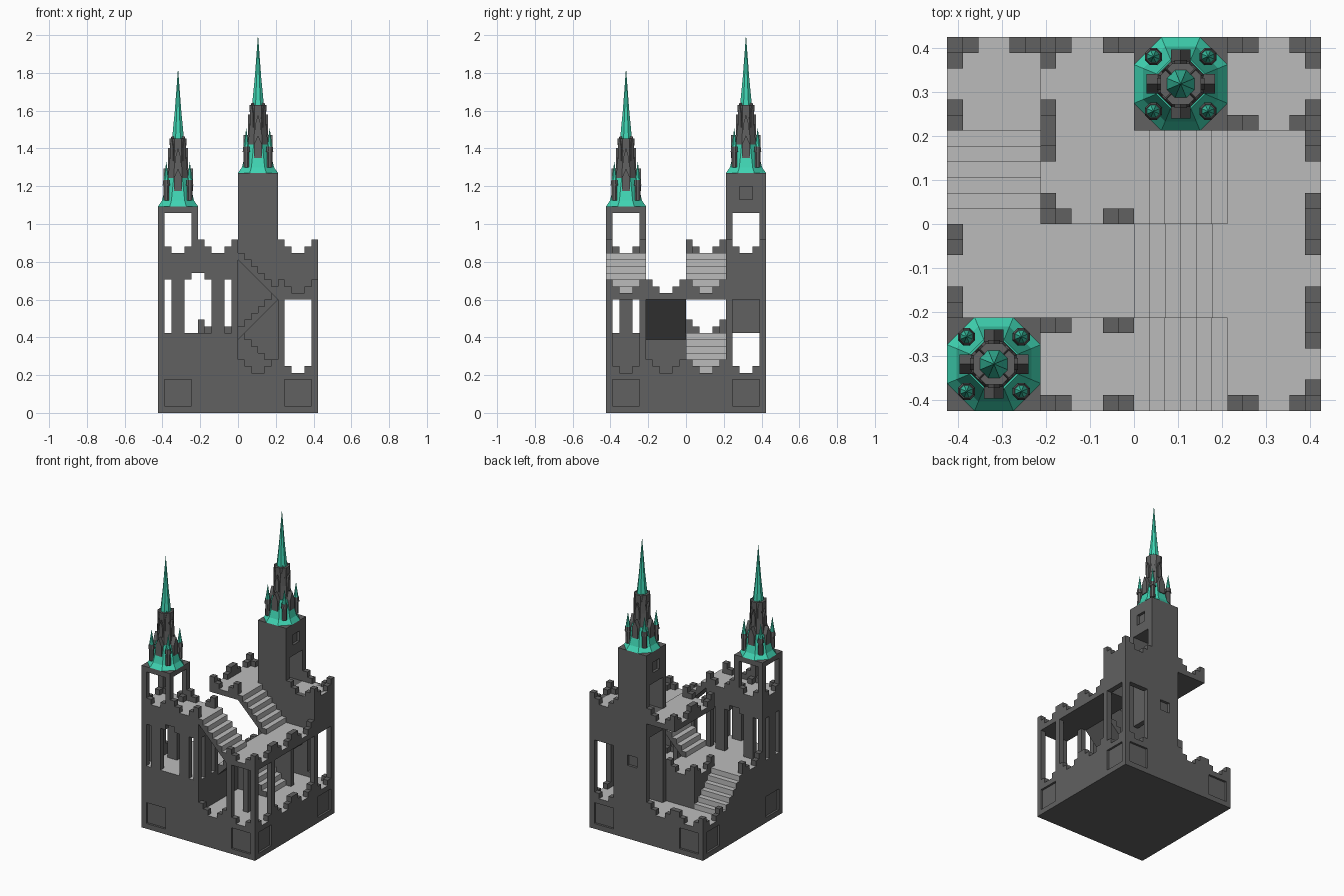
import bpy, bmesh, math
from mathutils import Matrix

if "Cube" in bpy.data.objects:
    bpy.data.objects.remove(bpy.data.objects["Cube"])

U = 0.8467 / 24                      # one grid unit; plan is 24 x 24 units


def material(name, c):
    m = bpy.data.materials.new(name)
    m.diffuse_color = (*c, 1)
    m.use_nodes = True
    m.node_tree.nodes["Principled BSDF"].inputs["Base Color"].default_value = m.diffuse_color
    return m


STONE = material("dark_stone", (0.12, 0.12, 0.12))
FLOOR = material("pale_floor", (0.5, 0.5, 0.5))
GREEN = material("green_copper", (0.05, 0.66, 0.45))


def finish(name, bm, mats=(STONE,)):
    bmesh.ops.recalc_face_normals(bm, faces=bm.faces)
    me = bpy.data.meshes.new(name)
    bm.to_mesh(me)
    bm.free()
    for m in mats:
        me.materials.append(m)
    ob = bpy.data.objects.new(name, me)
    bpy.context.collection.objects.link(ob)
    return ob


def boxes(name, items, pale_top=False):
    """Each item is x0, x1, y0, y1, z0, z1 in grid units."""
    bm = bmesh.new()
    for x0, x1, y0, y1, z0, z1 in items:
        mat = (Matrix.Translation(((x0 + x1) / 2 * U - 12 * U, (y0 + y1) / 2 * U - 12 * U, (z0 + z1) / 2 * U))
               @ Matrix.Diagonal(((x1 - x0) * U, (y1 - y0) * U, (z1 - z0) * U, 1)))
        bmesh.ops.create_cube(bm, size=1, matrix=mat)
    bmesh.ops.recalc_face_normals(bm, faces=bm.faces)
    if pale_top:
        for f in bm.faces:
            f.material_index = 1 if f.normal.z > 0.9 else 0
    return finish(name, bm, (STONE, FLOOR) if pale_top else (STONE,))


def carve(ob, items):
    for it in items:
        cutter = boxes("cutter", [it])
        cutter.hide_render = True
        mod = ob.modifiers.new("cut", 'BOOLEAN')
        mod.object, mod.operation, mod.solver = cutter, 'DIFFERENCE', 'EXACT'
        bpy.context.view_layer.objects.active = ob
        bpy.ops.object.modifier_apply(modifier=mod.name)
        bpy.data.objects.remove(cutter)


def along(axis, pos, a, b, z0, z1):
    """One-unit-thick wall piece running from a to b along an axis."""
    return (a, b, pos, pos + 1, z0, z1) if axis == 'x' else (pos, pos + 1, a, b, z0, z1)


def parapet(axis, pos, start, z, cells=1):
    out = []
    for c in range(cells):
        s = start + 6 * c
        for a, h in ((0, 2), (1, 1), (4, 1), (5, 2)):
            out.append(along(axis, pos, s + a, s + a + 1, z, z + h))
    return out


def stairs(name, axis, top, sgn, zt, c0, c1, base=None):
    """Six steps falling from the run position top; base None = sloped soffit."""
    pts = []
    for k in range(6):
        pts += [(k, zt - k), (k + 1, zt - k)]
    pts += [(6, zt - 6)]
    pts += [(6, zt - 7), (0, zt - 1)] if base is None else [(0, base)]
    bm = bmesh.new()
    vs = []
    for r, z in pts:
        run = (top + sgn * r - 12) * U
        c = (c0 - 12) * U
        vs.append(bm.verts.new((run, c, z * U) if axis == 'x' else (c, run, z * U)))
    face = bm.faces.new(vs)
    res = bmesh.ops.extrude_face_region(bm, geom=[face])
    d = (c1 - c0) * U
    bmesh.ops.translate(bm, verts=[v for v in res['geom'] if isinstance(v, bmesh.types.BMVert)],
                        vec=(0, d, 0) if axis == 'x' else (d, 0, 0))
    bmesh.ops.recalc_face_normals(bm, faces=bm.faces)
    for f in bm.faces:
        n = f.normal
        down = (n.x if axis == 'x' else n.y) * sgn
        f.material_index = 1 if n.z > 0.9 or down > 0.9 else 0
    finish(name, bm, (STONE, FLOOR))


# plinth with recessed corner panels
plinth = boxes("plinth", [(0, 24, 0, 24, 0, 6)], True)
panels = []
for a in (1, 19):
    panels += [(a, a + 4, -1, .4, 1, 5), (a, a + 4, 23.6, 25, 1, 5),
               (-1, .4, a, a + 4, 1, 5), (23.6, 25, a, a + 4, 1, 5)]
carve(plinth, panels)

# floors and roof slabs
boxes("raised_floor", [(0, 12, 0, 12, 6, 12), (6, 12, 12, 18, 6, 12)], True)
boxes("pavilion_roof", [(0, 12, 0, 6, 23, 24)], True)
boxes("east_terrace", [(18, 24, 0, 18, 17, 18)], True)
boxes("back_room_roof", [(18, 24, 18, 24, 23, 24)], True)
boxes("hanging_platform", [(6, 12, 12, 24, 23, 24)], True)

# stairs
stairs("front_stairs", 'x', 12, 1, 24, 0, 6)
stairs("rear_stairs", 'x', 12, 1, 24, 12, 18)
stairs("middle_stairs", 'x', 18, -1, 18, 6, 12)
stairs("lower_stairs", 'x', 12, 1, 12, 12, 18, 6)
stairs("west_stairs", 'y', 12, 1, 12, 0, 6, 6)

# crenellated parapets on every level
boxes("low_parapets", parapet('x', 0, 12, 6, 2) + parapet('y', 23, 0, 6, 4) + parapet('x', 23, 18, 6)
      + parapet('x', 23, 0, 6, 2) + parapet('y', 0, 18, 6))
boxes("raised_parapets", parapet('y', 0, 6, 12) + parapet('x', 17, 6, 12) + parapet('y', 6, 12, 12))
boxes("terrace_parapets", parapet('x', 0, 18, 18) + parapet('y', 23, 0, 18, 3))
boxes("roof_parapets", parapet('x', 0, 0, 24, 2) + parapet('x', 5, 0, 24, 2)
      + parapet('y', 0, 0, 24) + parapet('y', 5, 0, 24)
      + parapet('x', 18, 18, 24) + parapet('x', 23, 18, 24) + parapet('y', 23, 18, 24))
boxes("platform_parapets", parapet('y', 6, 12, 24, 2) + parapet('x', 12, 6, 24) + parapet('x', 23, 6, 24))

# pavilion walls with slit windows and a stepped arch
walls = []
for y in (0, 5):
    for a, b in ((0, 1), (2, 4), (8, 10), (11, 12)):
        walls.append(along('x', y, a, b, 12, 20))
    walls += [along('x', y, 0, 5, 20, 24), along('x', y, 5, 7, 21, 24), along('x', y, 7, 12, 20, 24)]
for x in (0, 11):
    walls += [along('y', x, 2, 4, 12, 20), along('y', x, 1, 5, 20, 24)]
boxes("pavilion_walls", walls)

# terrace posts and back room
boxes("terrace_posts", [(x, x + 1, y, y + 1, 6, 17) for x, y in ((18, 0), (23, 0), (23, 5), (18, 5))])
boxes("back_room_walls", [(x, x + 1, y, y + 1, 6, 24) for x in (18, 23) for y in (18, 23)]
      + [along('x', 18, 19, 23, 17, 24), along('x', 23, 19, 23, 17, 24), along('y', 23, 19, 23, 17, 24)])

# front tower: open belfry
boxes("front_tower", [(x, x + 1, y, y + 1, 24, 30) for x in (0, 5) for y in (0, 5)] + [(0, 6, 0, 6, 30, 31)])

# back tower: passage, alcove, upper room and small windows
tower = boxes("back_tower", [(12, 18, 18, 24, 6, 36)])
carve(tower, [(11, 19, 19, 23, 5, 12), (11, 17, 19, 23, 11, 20), (11, 19, 19, 23, 24, 30),
              (11, 12.5, 20, 22, 32, 34), (17.5, 19, 20, 22, 32, 34), (14, 16, 23.5, 25, 14, 16)])


def frustum(bm, x, y, z0, z1, r0, r1, mi, n=8):
    res = bmesh.ops.create_cone(bm, cap_ends=True, segments=n, radius1=r0, radius2=r1, depth=z1 - z0,
                                matrix=Matrix.Translation((x, y, (z0 + z1) / 2)) @ Matrix.Rotation(math.pi / n, 4, 'Z'))
    for f in {f for v in res['verts'] for f in v.link_faces}:
        f.material_index = mi


def gable(bm, ang, r0, r1, w, z0, z1, z2, mi):
    """House-shaped dormer pointing outwards at an angle."""
    pts = [(-w, z0), (w, z0), (w, z1), (0, z2), (-w, z1)]
    rot = Matrix.Rotation(ang, 3, 'Z')
    rings = []
    for r in (r0, r1):
        vs = [bm.verts.new((r, a, z)) for a, z in pts]
        for v in vs:
            v.co = rot @ v.co
        rings.append(vs)
    fs = [bm.faces.new(rings[0]), bm.faces.new(rings[1])]
    for i in range(5):
        j = (i + 1) % 5
        fs.append(bm.faces.new((rings[0][i], rings[0][j], rings[1][j], rings[1][i])))
    for f in fs:
        f.material_index = mi


def spire(name, gx, gy, gz):
    bm = bmesh.new()
    # flared skirt, dark drum, tall needle
    frustum(bm, 0, 0, 0, .03, .1146, .092, 1)
    frustum(bm, 0, 0, .03, .15, .092, .06, 1)
    frustum(bm, 0, 0, .13, .30, .058, .044, 0)
    frustum(bm, 0, 0, .28, .36, .044, .05, 0)
    frustum(bm, 0, 0, .34, .50, .036, .019, 1)
    frustum(bm, 0, 0, .50, .727, .019, .0005, 1)
    for i in range(4):
        a = i * math.pi / 2
        gable(bm, a, .03, .078, .022, .08, .15, .20, 0)
        gable(bm, a, .02, .054, .014, .20, .26, .31, 0)
        gable(bm, a + math.pi / 4, .02, .05, .011, .24, .32, .37, 0)
        # corner pinnacles
        px, py = (.062 * s for s in ((1, 1), (-1, 1), (-1, -1), (1, -1))[i])
        frustum(bm, px, py, .03, .12, .017, .015, 0)
        frustum(bm, px, py, .11, .14, .021, .017, 0)
        frustum(bm, px, py, .14, .235, .015, .0005, 1)
    ob = finish(name, bm, (STONE, GREEN))
    ob.location = ((gx - 12) * U, (gy - 12) * U, gz * U)


spire("front_spire", 3, 3, 31)
spire("back_spire", 15, 21, 36)
